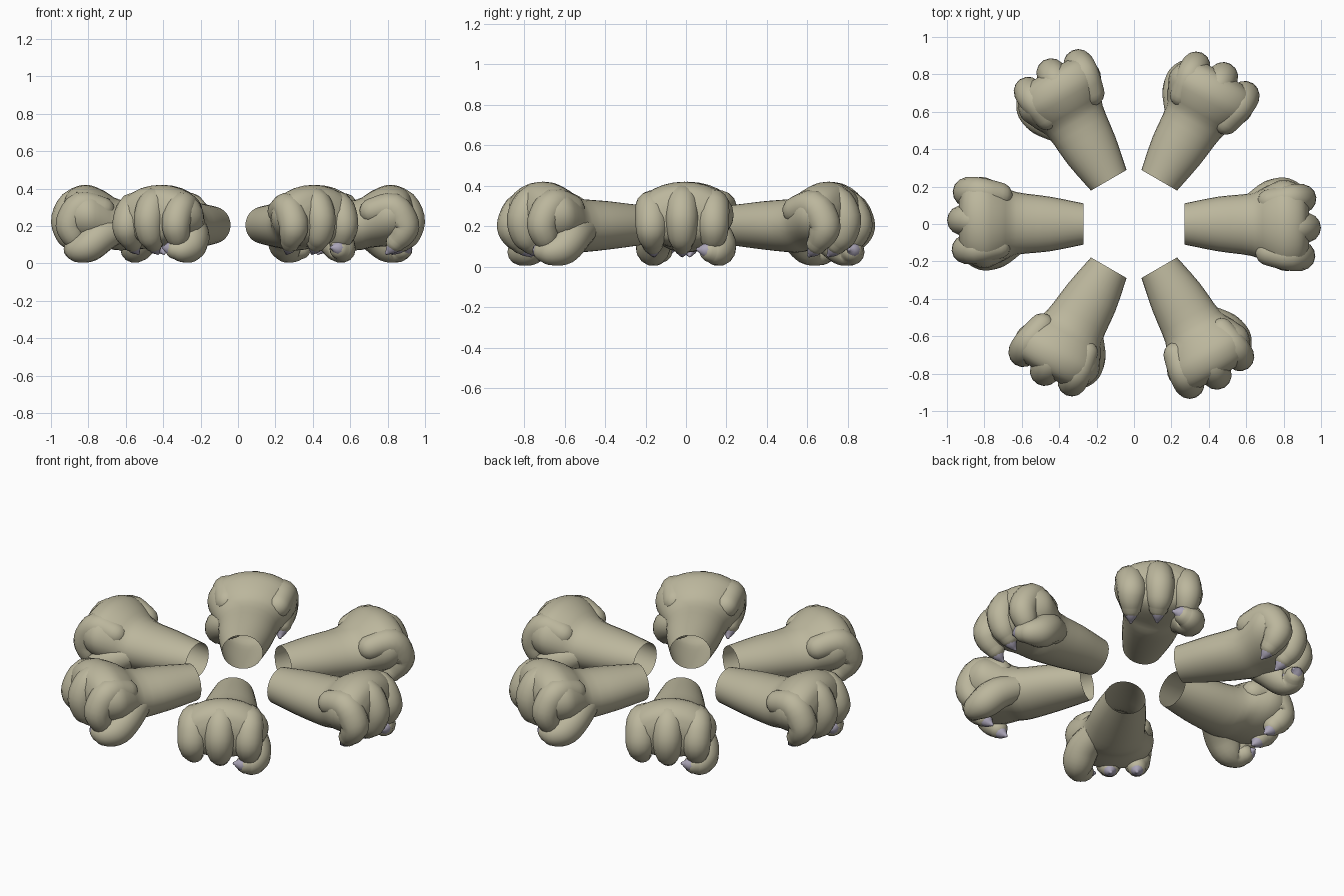
import bpy, math
from mathutils import Vector

if "Cube" in bpy.data.objects:
    bpy.data.objects.remove(bpy.data.objects["Cube"])


def material(name, rgb):
    m = bpy.data.materials.new(name)
    m.diffuse_color = (*rgb, 1)
    m.use_nodes = True
    m.node_tree.nodes["Principled BSDF"].inputs["Base Color"].default_value = m.diffuse_color
    return m


SKIN = material("khaki skin", (0.50, 0.47, 0.335))
NAIL = material("lavender nail", (0.40, 0.37, 0.47))


def spline(keys, steps):
    """Catmull-Rom interpolation through tuples of any length."""
    pts = [keys[0]] + list(keys) + [keys[-1]]
    out = []
    for i in range(1, len(pts) - 2):
        for s in range(steps):
            t = s / steps
            out.append([0.5 * (2 * b + (c - a) * t + (2 * a - 5 * b + 4 * c - d) * t * t
                               + (3 * b - a - 3 * c + d) * t ** 3)
                        for a, b, c, d in zip(*pts[i - 1:i + 3])])
    return out + [list(keys[-1])]


def skin_rings(name, rings, mat, cap_start=True):
    """Join equal rings of points into a smooth tube."""
    n = len(rings[0])
    verts = [p for r in rings for p in r]
    faces = [(i * n + j, i * n + (j + 1) % n, (i + 1) * n + (j + 1) % n, (i + 1) * n + j)
             for i in range(len(rings) - 1) for j in range(n)]
    faces.append(tuple(range(len(verts) - n, len(verts))))
    if cap_start:
        faces.append(tuple(reversed(range(n))))
    mesh = bpy.data.meshes.new(name)
    mesh.from_pydata(verts, [], faces)
    mesh.materials.append(mat)
    mesh.shade_smooth()
    return mesh


def digit(name, keys, mat, sides=14, steps=4):
    """Round-ended tube along (x, y, z, radius) keys."""
    path = spline(keys, steps)
    centers = [Vector(p[:3]) for p in path]
    tans = [(centers[min(i + 1, len(path) - 1)] - centers[max(i - 1, 0)]).normalized()
            for i in range(len(path))]
    stations = [(c, t, p[3]) for c, t, p in zip(centers, tans, path)]
    arcs = [math.radians(a) for a in (22, 45, 66, 85)]

    def dome(station, sign):
        c, t, r = station
        return [(c + sign * t * r * math.sin(a), t, r * math.cos(a)) for a in arcs]

    stations = dome(stations[0], -1)[::-1] + stations + dome(stations[-1], 1)
    u = tans[0].orthogonal().normalized()
    rings = []
    for c, t, r in stations:
        u = (u - t * u.dot(t)).normalized()      # carry the frame along without twist
        v = t.cross(u)
        rings.append([c + r * (math.cos(k) * u + math.sin(k) * v)
                      for k in (2 * math.pi * j / sides for j in range(sides))])
    return skin_rings(name, rings, mat)


# Forearm and fist: x, centre y, half width, centre z, half height
SECTIONS = [(0.27, 0, 0.11, 0.205, 0.100), (0.45, 0, 0.146, 0.204, 0.120),
            (0.63, -0.003, 0.168, 0.205, 0.135), (0.71, -0.003, 0.205, 0.235, 0.150),
            (0.79, -0.006, 0.242, 0.255, 0.163), (0.86, -0.012, 0.232, 0.258, 0.155),
            (0.91, -0.015, 0.195, 0.255, 0.125), (0.935, -0.015, 0.12, 0.25, 0.07)]
N = 28
rings = [[(x, cy + ry * math.cos(a), cz + rz * math.sin(a))
          for a in (2 * math.pi * j / N for j in range(N))]
         for x, cy, ry, cz, rz in spline(SECTIONS, 3)]
parts = {"forearm_and_fist": skin_rings("forearm_and_fist", rings, SKIN, cap_start=False)}

# Three curled fingers, each with a nail tucked under its tip
for label, y, dx, dz, s in (("inner", 0.135, -0.022, -0.02, 0.97),
                            ("middle", -0.02, 0.0, 0.0, 1.0),
                            ("outer", -0.17, -0.03, -0.03, 1.0)):
    keys = [(0.75 + dx, y * 0.9, 0.31 + dz, 0.070 * s),
            (0.86 + dx, y, 0.328 + dz, 0.080 * s),
            (0.918 + dx, y, 0.24 + dz, 0.081 * s),
            (0.905 + dx, y, 0.155, 0.071 * s),
            (0.875 + dx, y * 0.97, 0.115, 0.054 * s)]
    parts[label + "_finger"] = digit(label + "_finger", keys, SKIN)
    tip = [(0.872 + dx, y * 0.97, 0.108, 0.045), (0.85 + dx, y * 0.95, 0.078, 0.033),
           (0.825 + dx, y * 0.93, 0.056, 0.010)]
    parts[label + "_nail"] = digit(label + "_nail", tip, NAIL, 10, 2)

# Thumb curling under the palm
thumb = [(0.63, 0.09, 0.19, 0.07), (0.73, 0.145, 0.145, 0.088), (0.80, 0.163, 0.092, 0.086),
         (0.855, 0.150, 0.074, 0.070), (0.878, 0.122, 0.076, 0.055)]
parts["thumb"] = digit("thumb", thumb, SKIN)
parts["thumb_nail"] = digit("thumb_nail", [(0.885, 0.118, 0.08, 0.046), (0.897, 0.090, 0.082, 0.036),
                                           (0.898, 0.060, 0.085, 0.010)], NAIL, 10, 2)

# Six identical paws in a ring
for i in range(6):
    for name, mesh in parts.items():
        ob = bpy.data.objects.new(f"{name}_{i + 1}", mesh)
        ob.rotation_euler.z = math.radians(60 * i)
        bpy.context.collection.objects.link(ob)
